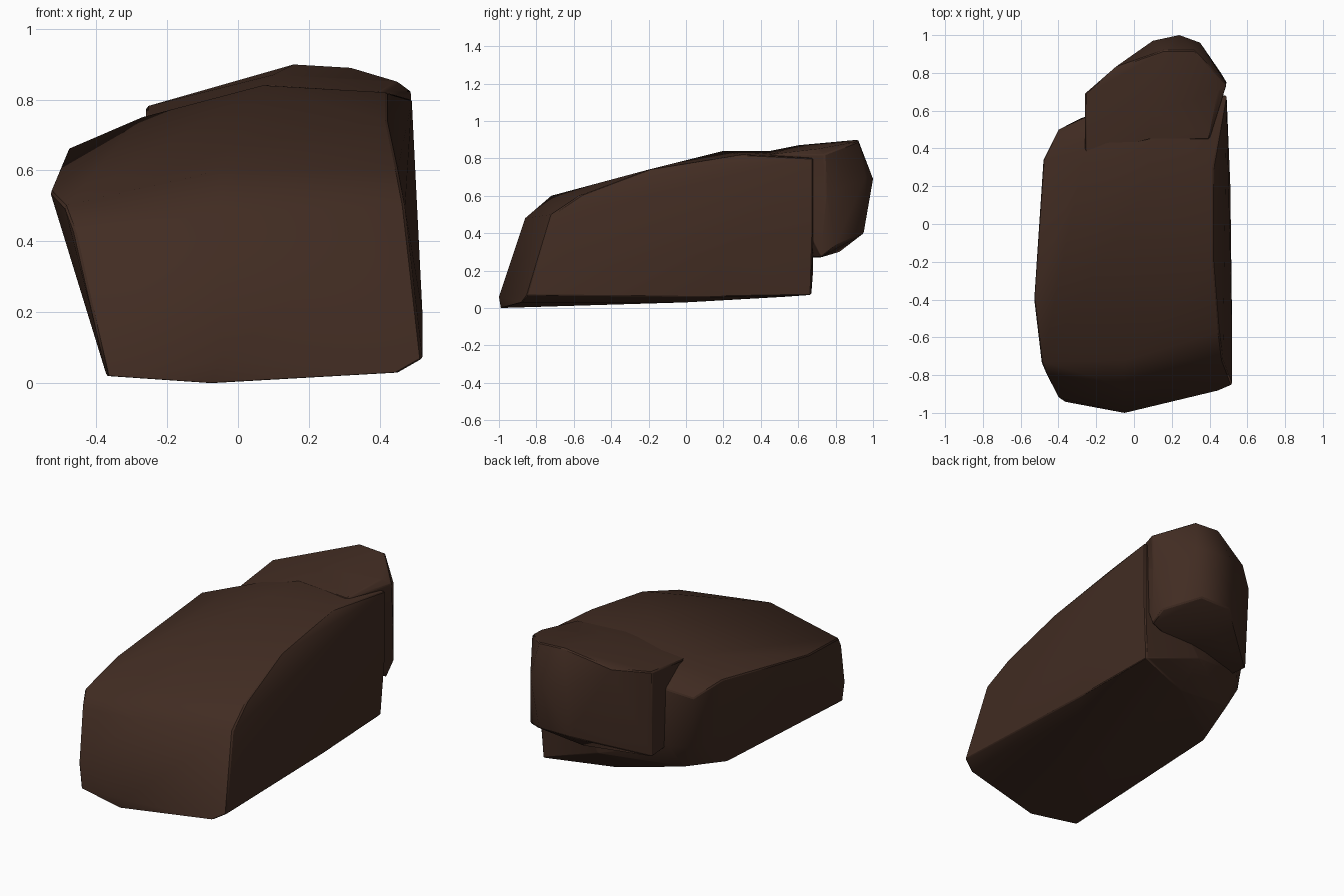
import bpy
import bmesh
import math

if "Cube" in bpy.data.objects:
    bpy.data.objects.remove(bpy.data.objects["Cube"], do_unlink=True)


def make_material(name, colour):
    material = bpy.data.materials.new(name)
    material.use_nodes = True
    material.diffuse_color = colour
    material.node_tree.nodes["Principled BSDF"].inputs["Base Color"].default_value = colour
    return material


def chiselled_block(name, corners, material, bevel):
    """Wrap corner points in a convex shell, with slightly worn edges."""
    mesh = bpy.data.meshes.new(name)
    bm = bmesh.new()
    for corner in corners:
        bm.verts.new(corner)
    hull = bmesh.ops.convex_hull(bm, input=bm.verts)
    unused = set(hull["geom_interior"] + hull["geom_unused"])
    loose = [v for v in unused if isinstance(v, bmesh.types.BMVert)]
    bmesh.ops.delete(bm, geom=loose, context="VERTS")
    bmesh.ops.recalc_face_normals(bm, faces=bm.faces)
    bm.to_mesh(mesh)
    bm.free()
    mesh.materials.append(material)
    block = bpy.data.objects.new(name, mesh)
    bpy.context.collection.objects.link(block)
    wear = block.modifiers.new("worn edges", "BEVEL")
    wear.width = bevel
    wear.limit_method = "ANGLE"
    wear.angle_limit = math.radians(40)
    bpy.ops.object.select_all(action="DESELECT")
    bpy.context.view_layer.objects.active = block
    block.select_set(True)
    bpy.ops.object.shade_smooth_by_angle(angle=math.radians(32))
    return block


brown_stone = make_material("dark brown stone", (0.053, 0.025, 0.016, 1))

# Main boulder: sloping front, rising top, steep sides, rounded rear underside
foot = [(-.37, -.94, .02), (-.08, -.99, 0), (.45, -.88, .03), (.52, -.85, .07),
        (-.38, .15, .08), (-.3, .45, .14), (.1, .53, .06), (.47, .67, .07),
        (.4, 0, .03), (.49, .1, .06)]
front = [(-.05, -1, .06), (-.4, -.92, .15), (-.46, -.8, .42), (-.05, -.86, .48),
         (.5, -.8, .2), (.47, -.72, .5), (-.05, -.72, .6)]
flank = [(.52, -.6, .2), (.51, .2, .3), (.49, .68, .4), (-.42, .35, .3),
         (-.37, .46, .27), (-.28, .56, .3), (.1, .68, .2)]
crown = [(-.49, -.73, .5), (-.53, -.4, .54), (.45, -.57, .6), (-.05, -.4, .67),
         (.42, -.2, .74), (-.27, .1, .71), (.07, .2, .84), (.42, .3, .82),
         (-.48, .34, .66), (-.27, .34, .75), (-.4, .5, .59), (-.27, .56, .63),
         (.1, .6, .84), (.49, .68, .8)]
chiselled_block("main_boulder", foot + front + flank + crown, brown_stone, .006)

# Rear outcrop: overhanging lump whose top runs on from the boulder
ledge = [(-.26, .4, .3), (-.25, .67, .27), (.1, .82, .3), (.47, .72, .27),
         (.1, .95, .4), (.3, .95, .4), (.46, .8, .33)]
outcrop_top = [(-.26, .36, .74), (-.26, .69, .78), (-.1, .83, .81), (.08, .45, .84),
               (.1, .6, .87), (.16, .92, .9), (.32, .92, .89), (.45, .7, .85),
               (.49, .74, .82), (.4, .45, .82)]
outcrop_back = [(.1, .97, .7), (.24, 1, .69), (.35, .96, .7), (.49, .75, .6)]
chiselled_block("rear_outcrop", ledge + outcrop_top + outcrop_back, brown_stone, .006)
